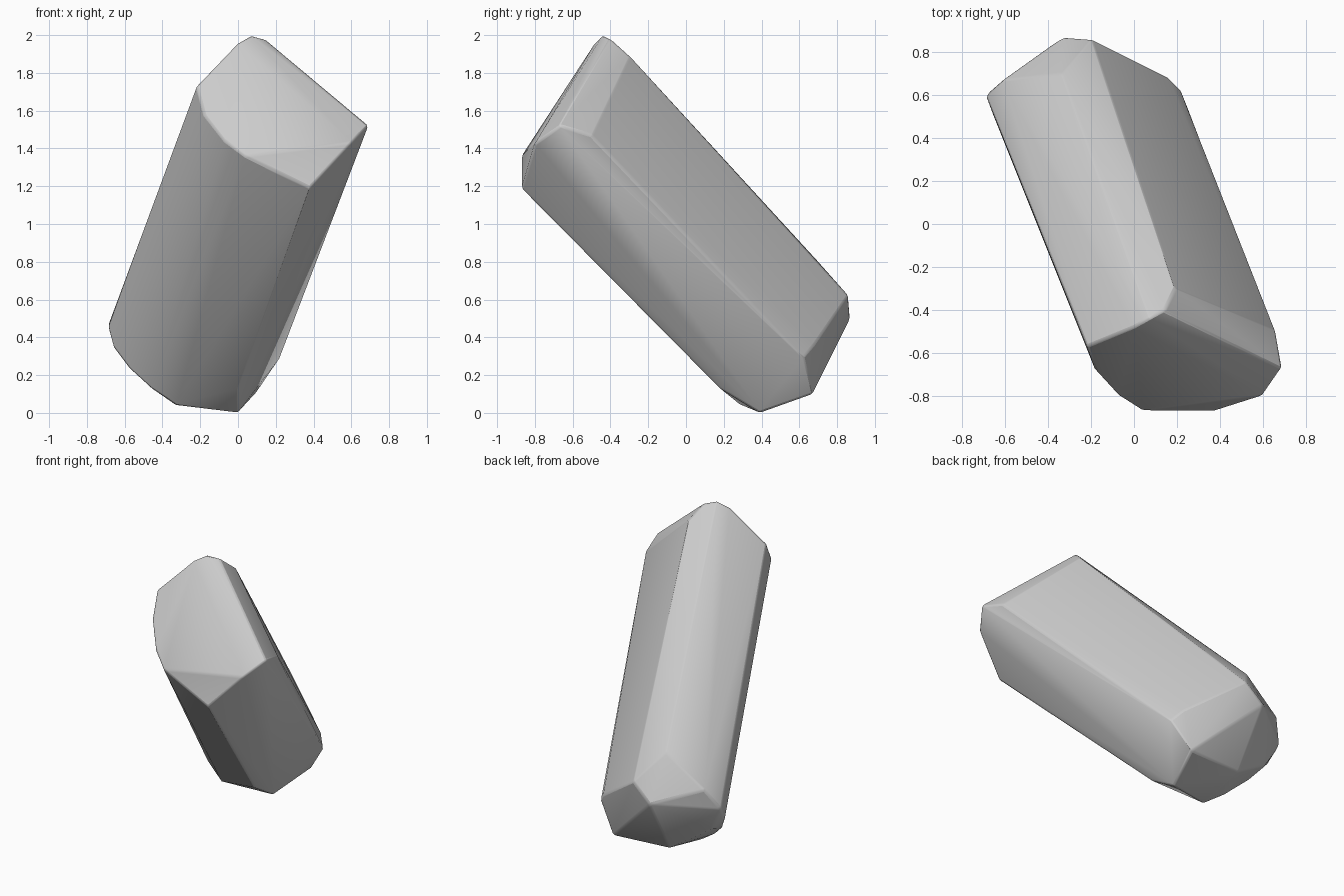
import bpy
import bmesh
import math
from mathutils import Vector

cube = bpy.data.objects.get("Cube")
if cube:
    bpy.data.objects.remove(cube, do_unlink=True)


def make_material(name, colour):
    material = bpy.data.materials.new(name)
    material.use_nodes = True
    material.diffuse_color = colour
    for node in material.node_tree.nodes:
        if node.type == "BSDF_PRINCIPLED":
            node.inputs["Base Color"].default_value = colour
    return material


def make_faceted_solid(name, groups, material):
    """Wrap the corner groups in one convex skin with merged flat facets."""
    mesh = bpy.data.meshes.new(name)
    solid = bpy.data.objects.new(name, mesh)
    bpy.context.collection.objects.link(solid)
    bm = bmesh.new()
    for group in groups:
        for corner in group:
            bm.verts.new(Vector(corner))
    hull = bmesh.ops.convex_hull(bm, input=bm.verts[:])
    unused = [v for v in hull["geom_interior"] if isinstance(v, bmesh.types.BMVert)]
    bmesh.ops.delete(bm, geom=unused, context="VERTS")
    bmesh.ops.dissolve_limit(bm, angle_limit=math.radians(2),
                             verts=bm.verts[:], edges=bm.edges[:])
    bmesh.ops.recalc_face_normals(bm, faces=bm.faces[:])
    bm.to_mesh(mesh)
    bm.free()
    mesh.materials.append(material)
    return solid


# Rounded front side of the raised end cap
cap_arc = [(-.22, -.57, 1.73), (-.18, -.68, 1.58), (-.07, -.8, 1.44), (.04, -.87, 1.36)]
# Lower cap corner and the rounded right-hand corner
cap_corner = [(.38, -.87, 1.19), (.6, -.8, 1.43), (.69, -.67, 1.52), (.66, -.5, 1.47)]
# Rounded top ridge
cap_ridge = [(0, -.48, 1.96), (.07, -.44, 2), (.14, -.4, 1.98), (.19, -.3, 1.89)]
# Rounded underside of the foot
foot_arc = [(-.69, .6, .46), (-.66, .52, .35), (-.57, .42, .23), (-.46, .33, .13), (-.33, .29, .04)]
# Foot tip and right-hand corner
foot_tip = [(0, .18, .13), (0, .39, 0), (.09, .67, .1), (.22, .62, .29), (.16, .68, .36)]
# Bevelled back end
back_bevel = [(-.34, .7, .8), (-.2, .86, .62), (-.33, .87, .5), (-.61, .67, .6),
              (-.6, .57, .29), (-.32, .64, .11)]

stone_grey = make_material("stone grey", (.6, .6, .6, 1))
crystal = make_faceted_solid(
    "crystal_shard",
    [cap_arc, cap_corner, cap_ridge, foot_arc, foot_tip, back_bevel],
    stone_grey)

# Soften the long ridges slightly, then shade smooth with crisp main edges
bevel = crystal.modifiers.new("soft ridges", "BEVEL")
bevel.width = .012
bevel.segments = 2
bevel.limit_method = "ANGLE"
bevel.angle_limit = math.radians(20)

bpy.context.view_layer.objects.active = crystal
crystal.select_set(True)
bpy.ops.object.shade_smooth_by_angle(angle=math.radians(30))
